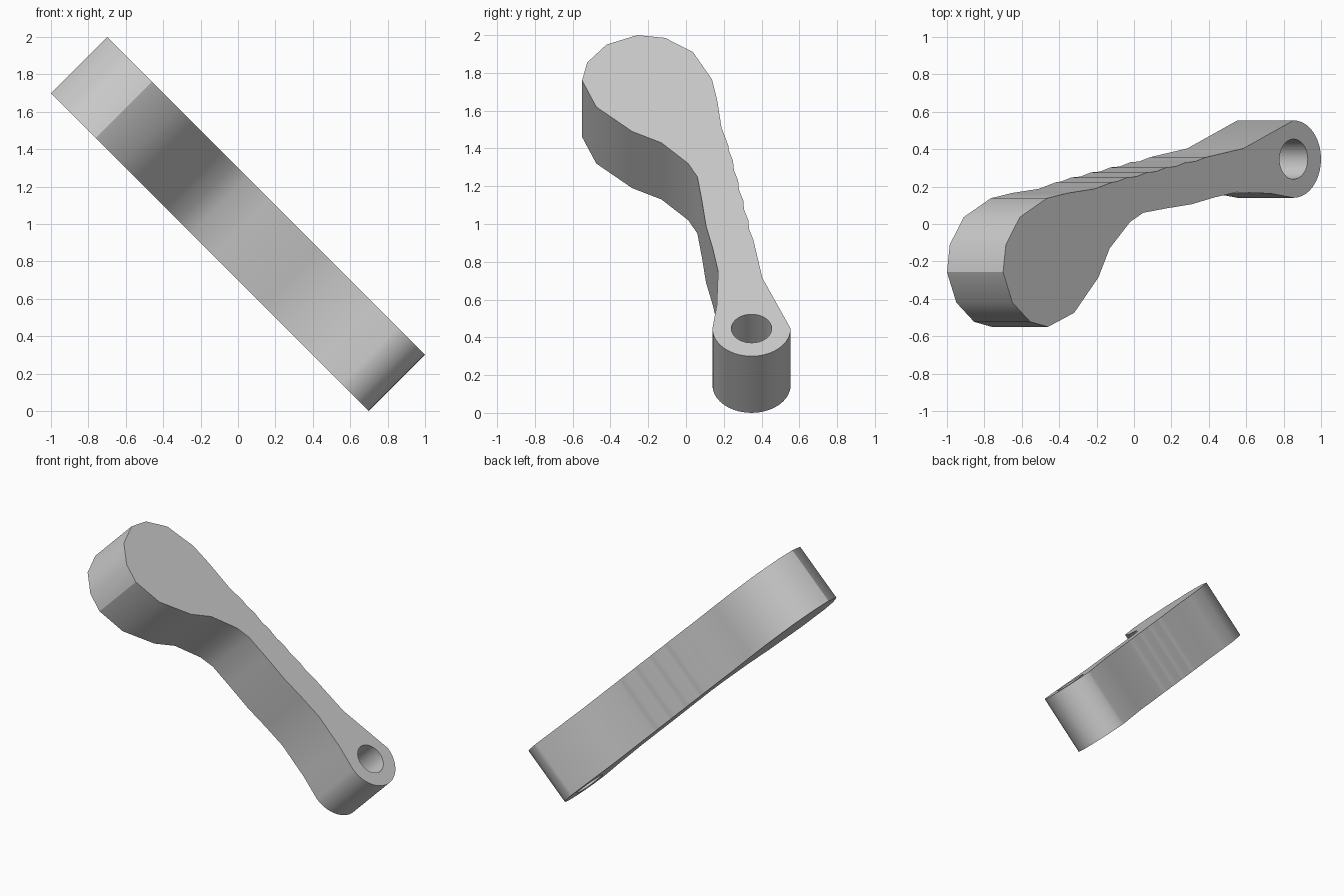
import bpy
import bmesh
from math import pi, cos, sin, sqrt, radians
from mathutils import Matrix

default = bpy.data.objects.get("Cube")
if default:
    bpy.data.objects.remove(default, do_unlink=True)

THICK = 0.3 * sqrt(2)
EYE = (1.207, 0.347)
EYE_R, HOLE_R = 0.207, 0.107

# Single plain grey
grey = bpy.data.materials.new("plain grey")
grey.use_nodes = True
colour = (0.6, 0.6, 0.6, 1)
grey.diffuse_color = colour
grey.node_tree.nodes["Principled BSDF"].inputs["Base Color"].default_value = colour


def arc(centre, radius, start, end, steps):
    """Points along a circular arc, end points included."""
    angles = [start + (end - start) * i / steps for i in range(steps + 1)]
    return [(centre[0] + radius * cos(a), centre[1] + radius * sin(a)) for a in angles]


def prism(name, outline, low, high):
    """Extrude a flat outline from low to high."""
    bm = bmesh.new()
    base = bm.faces.new([bm.verts.new((x, y, low)) for x, y in outline])
    top = bmesh.ops.extrude_face_region(bm, geom=[base], use_keep_orig=True)
    moved = [g for g in top["geom"] if isinstance(g, bmesh.types.BMVert)]
    bmesh.ops.translate(bm, verts=moved, vec=(0, 0, high - low))
    bmesh.ops.recalc_face_normals(bm, faces=bm.faces)
    mesh = bpy.data.meshes.new(name)
    bm.to_mesh(mesh)
    bm.free()
    mesh.materials.append(grey)
    obj = bpy.data.objects.new(name, mesh)
    bpy.context.collection.objects.link(obj)
    return obj


# Handle outline, counter-clockwise: knob front, inner neck, eye, grip, knob back
knob_front = [(-.70, -.257), (-.65, -.42), (-.555, -.523), (-.46, -.55),
              (-.32, -.475), (-.19, -.285), (-.13, -.13)]
inner_neck = [(-.02, .012), (.05, .06), (.17, .083), (.31, .106),
              (.43, .142), (.55, .17), (.73, .163)]
grip = []
for i in range(5):
    x, y = .385 - .105 * i, .357 - .027 * i
    grip += [(x, y), (x - .055, y - .022), (x - .08, y - .025)]
knob_back = [(-.21, .188), (-.35, .166), (-.465, .138), (-.61, .037), (-.685, -.11)]


def along(points):
    """Convert level lengths to lengths along the slope."""
    return [(x * sqrt(2), y) for x, y in points]


outline = (along(knob_front + inner_neck)
           + arc(EYE, EYE_R, -pi / 2, pi / 2, 20)
           + along([(.585, .404)] + grip + knob_back))
handle = prism("lever_handle", outline, 0, THICK)

# Bored hole through the eye
cutter = prism("hole_cutter", arc(EYE, HOLE_R, 0, 2 * pi, 32)[:-1], -0.1, THICK + 0.1)
cutter.hide_render = True
cutter.hide_set(True)
bore = handle.modifiers.new("bore", 'BOOLEAN')
bore.operation = 'DIFFERENCE'
bore.solver = 'EXACT'
bore.object = cutter

bpy.ops.object.select_all(action='DESELECT')
bpy.context.view_layer.objects.active = handle
handle.select_set(True)
bpy.ops.object.modifier_apply(modifier=bore.name)
bpy.data.objects.remove(cutter, do_unlink=True)

# Lean the whole lever over and stand it on its eye
handle.data.transform(Matrix.Translation((-0.3, 0, 1.0)) @ Matrix.Rotation(radians(45), 4, 'Y'))
bpy.ops.object.shade_smooth_by_angle(angle=radians(30))
